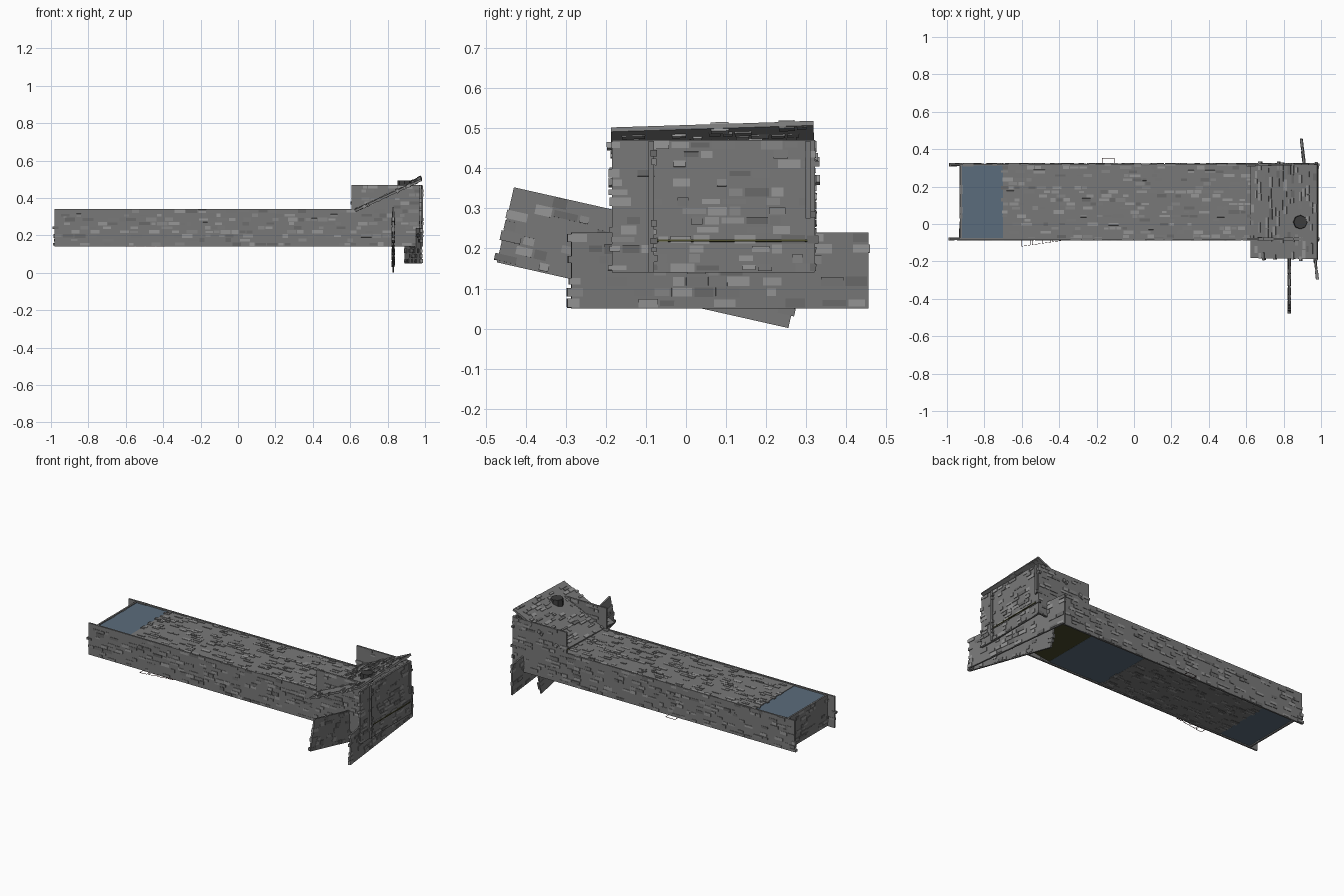
import bpy, bmesh, math, random
from mathutils import Matrix, Vector

if "Cube" in bpy.data.objects:
    bpy.data.objects.remove(bpy.data.objects["Cube"])

random.seed(7)


def material(name, rgb):
    m = bpy.data.materials.new(name)
    m.diffuse_color = (*rgb, 1)
    m.use_nodes = True
    m.node_tree.nodes["Principled BSDF"].inputs["Base Color"].default_value = m.diffuse_color
    return m


BLUE = material("blue_glass", (0.105, 0.15, 0.2))
OLIVE = material("olive_wood", (0.07, 0.07, 0.025))
DARK = material("dark_iron", (0.045, 0.045, 0.045))
RED = material("dark_red_wire", (0.06, 0.02, 0.02))
STONES = [material("stone_" + n, (c, c, c)) for n, c in
          (("mid", 0.19), ("light", 0.3), ("pale", 0.24), ("deep", 0.145))]


def add_box(bm, size, mat, slot=0):
    s = Matrix.Diagonal((*size, 1))
    verts = bmesh.ops.create_cube(bm, size=1, matrix=mat @ s)["verts"]
    for f in {f for v in verts for f in v.link_faces}:
        f.material_index = slot


def finish(name, bm, matrix=Matrix(), mats=STONES):
    me = bpy.data.meshes.new(name)
    bm.to_mesh(me)
    bm.free()
    ob = bpy.data.objects.new(name, me)
    ob.matrix_world = matrix
    bpy.context.collection.objects.link(ob)
    for m in mats:
        me.materials.append(m)
    return ob


def box(name, lo, hi, mats=STONES):
    bm = bmesh.new()
    lo, hi = Vector(lo), Vector(hi)
    add_box(bm, hi - lo, Matrix.Translation((lo + hi) / 2))
    return finish(name, bm, mats=mats)


def stone_panel(name, center, u, v, thick=0.01, row=0.022, poke=0.008, density=0.4):
    """Thin slab spanned by u and v, with loose stones pushed through it along u."""
    u, v = Vector(u), Vector(v)
    lu, lv = u.length, v.length
    n = u.cross(v).normalized()
    u, v = u / lu, n.cross(u.normalized())
    frame = Matrix((u, v, n)).transposed().to_4x4()
    frame.translation = center
    bm = bmesh.new()
    add_box(bm, (lu, lv, thick), Matrix())
    rows = max(1, round(lv / row))
    for r in range(rows):
        y = -lv / 2 + (r + 0.5) * lv / rows
        x = -lu / 2 - random.uniform(0, 0.012)
        while x < lu / 2 - 0.015:
            w = random.uniform(0.022, 0.06)
            w = min(w, lu / 2 + 0.012 - x)
            if random.random() < density:
                h = lv / rows * random.uniform(0.5, 0.95)
                t = thick + random.uniform(0.3, 1) * poke
                tilt = Matrix.Rotation(random.uniform(-0.06, 0.06), 4, 'X')
                slot = random.choices((0, 1, 2, 3), (3, 4, 2, 2))[0]
                add_box(bm, (w, h, t), Matrix.Translation((x + w / 2, y, 0)) @ tilt, slot)
            x += w + 0.006
    return finish(name, bm, frame)


# Long channel: two side walls, far end wall, stone roof and stone floor
for name, y in (("front", -0.08), ("back", 0.317)):
    stone_panel(name + "_long_wall", (0, y, 0.241), (1.96, 0, 0), (0, 0, 0.198))
    stone_panel(name + "_head_wall", (0.793, y, 0.405), (0.375, 0, 0), (0, 0, 0.13))
stone_panel("far_end_wall", (-0.925, 0.118, 0.24), (0, 0.39, 0), (0, 0, 0.195))
stone_panel("channel_roof", (-0.035, 0.118, 0.33), (1.33, 0, 0), (0, 0.39, 0))
stone_panel("channel_floor", (-0.26, 0.118, 0.153), (0.88, 0, 0), (0, 0.39, 0), poke=0.004)

# Blue panes in the roof and floor
box("roof_pane", (-0.925, -0.08, 0.326), (-0.70, 0.317, 0.332), [BLUE])
box("floor_pane_far", (-0.925, -0.08, 0.149), (-0.70, 0.317, 0.155), [BLUE])
box("floor_pane_near", (0.18, -0.08, 0.149), (0.57, 0.317, 0.155), [BLUE])

# Olive ramp rising from the floor to the slot in the head
bm = bmesh.new()
run, rise = 0.417, 0.068
add_box(bm, (math.hypot(run, rise), 0.375, 0.005),
        Matrix.Translation((0.57 + run / 2, 0.115, 0.152 + rise / 2))
        @ Matrix.Rotation(-math.atan2(rise, run), 4, 'Y'))
finish("ramp", bm, mats=[OLIVE])

# Head: end wall, sloped roof, posts
stone_panel("head_end_wall", (0.975, 0.068, 0.305), (0, 0.505, 0), (0, 0, 0.33), row=0.024)
stone_panel("head_roof", (0.803, 0.068, 0.422), (0, 0.505, 0.016), (0.355, 0, 0.165),
            thick=0.012, poke=0.012)
box("tall_post", (0.975, -0.093, 0.14), (0.988, -0.08, 0.468))
box("short_post", (0.975, 0.298, 0.275), (0.988, 0.311, 0.468))

# Low chimney on the head roof
bm = bmesh.new()
bmesh.ops.create_cone(bm, cap_ends=True, segments=8, radius1=0.04, radius2=0.036, depth=0.05,
                      matrix=Matrix.Translation((0.89, 0.01, 0.468)))
finish("chimney", bm, mats=[DARK])

# Two loose slabs leaning against the head
stone_panel("end_slab", (0.937, 0.084, 0.145), (-0.085, 0.74, 0), (0, 0, 0.19), row=0.026)
a = math.radians(-12.7)
stone_panel("leaning_slab", (0.83, -0.087, 0.177), (0, 0.745 * math.cos(a), 0.745 * math.sin(a)),
            (0, -0.192 * math.sin(a), 0.192 * math.cos(a)), row=0.026)


# Thin wire frames at the foot of the long walls
def wire_frame(name, pts, r=0.002):
    bm = bmesh.new()
    for p, q in zip(pts, pts[1:] + pts[:1]):
        p, q = Vector((*p, 0.142)), Vector((*q, 0.142))
        d = q - p
        rot = Matrix.Rotation(math.atan2(d.y, d.x), 4, 'Z')
        add_box(bm, (d.length, r, r), Matrix.Translation((p + q) / 2) @ rot)
    finish(name, bm, mats=[RED])


wire_frame("back_wire", [(-0.17, 0.32), (-0.105, 0.32), (-0.105, 0.352), (-0.17, 0.352)])
for i in range(4):
    x, d = -0.60 + i * 0.055, 0.034 - i * 0.008
    wire_frame(f"front_wire_{i}", [(x, -0.085), (x + 0.045, -0.085),
                                   (x + 0.045, -0.079 - d), (x, -0.085 - d)])
